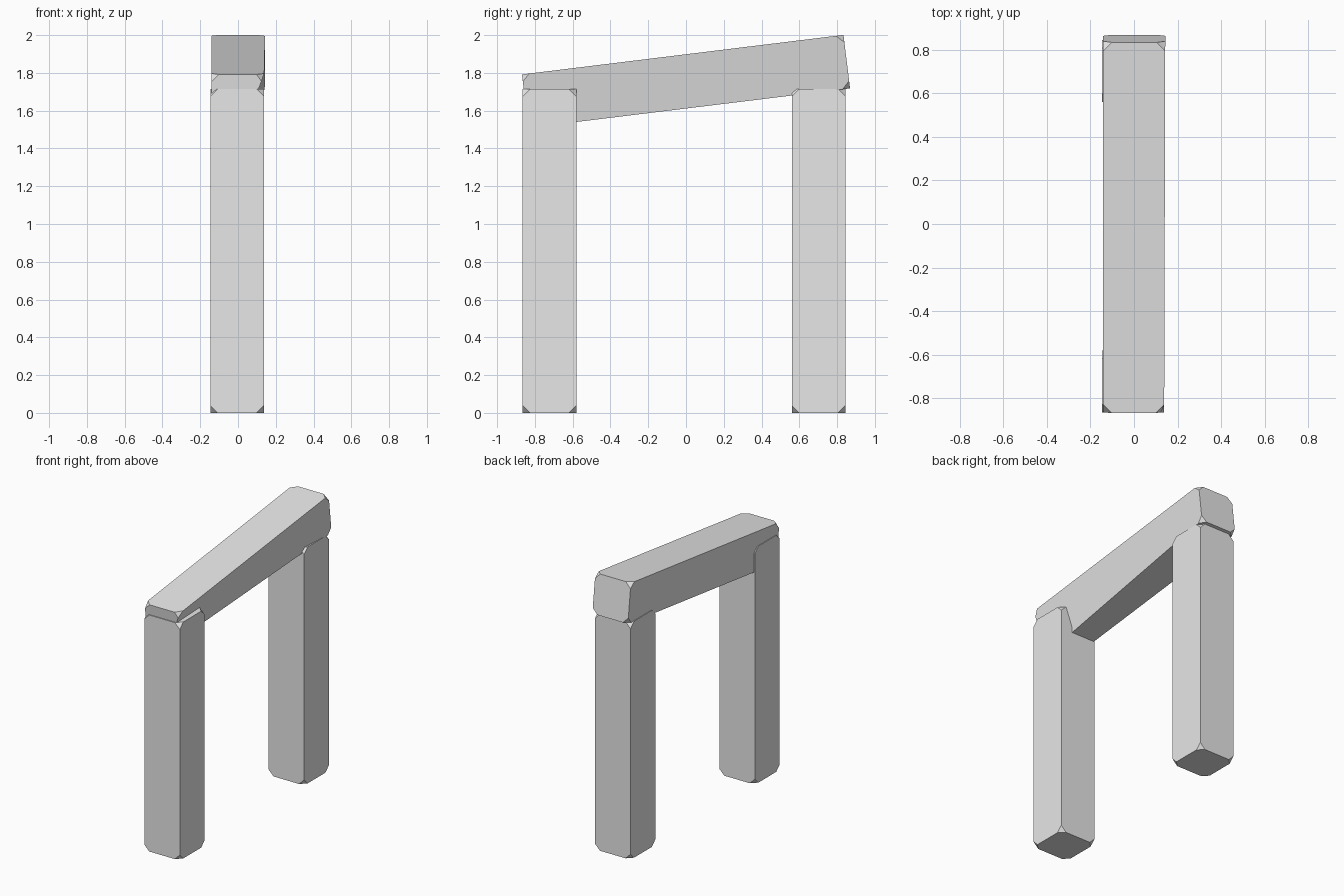
import bpy
import bmesh
from math import radians
from mathutils import Matrix, Vector

cube = bpy.data.objects.get("Cube")
if cube:
    bpy.data.objects.remove(cube, do_unlink=True)

# Single stone colour
stone = bpy.data.materials.new("pale_grey_stone")
stone.use_nodes = True
colour = (0.8, 0.8, 0.8, 1)
stone.diffuse_color = colour
stone.node_tree.nodes["Principled BSDF"].inputs["Base Color"].default_value = colour

WIDTH, LENGTH, CHIP = 0.285, 1.715, 0.04


def stone_block(name, size, location, tilt=0.0, skew=None):
    """Rectangular block with its eight corners chipped off."""
    bm = bmesh.new()
    bmesh.ops.create_cube(bm, size=1, matrix=Matrix.Diagonal((*size, 1)))
    if skew:
        skew(bm)
    bmesh.ops.bevel(bm, geom=bm.verts[:], offset=CHIP, segments=1, affect='VERTICES')
    bmesh.ops.recalc_face_normals(bm, faces=bm.faces)
    mesh = bpy.data.meshes.new(name)
    bm.to_mesh(mesh)
    bm.free()
    mesh.materials.append(stone)
    obj = bpy.data.objects.new(name, mesh)
    obj.location = location
    obj.rotation_euler.x = radians(tilt)
    bpy.context.collection.objects.link(obj)


def pull_in_corner(bm):
    """Irregular lintel: its lower front left corner is worn inwards."""
    for v in bm.verts:
        if v.co.x > 0 and v.co.y < 0:
            v.co.x -= 0.115 if v.co.z < 0 else 0.005


# Two upright pillars
for name, y in (("front_pillar", -0.7225), ("back_pillar", 0.7025)):
    stone_block(name, (WIDTH, WIDTH, LENGTH), Vector((-0.004, y, LENGTH / 2)))

# Sloping lintel across the top
stone_block("lintel", (WIDTH, LENGTH, WIDTH), Vector((0.001, 0, 1.755)),
            tilt=7, skew=pull_in_corner)
